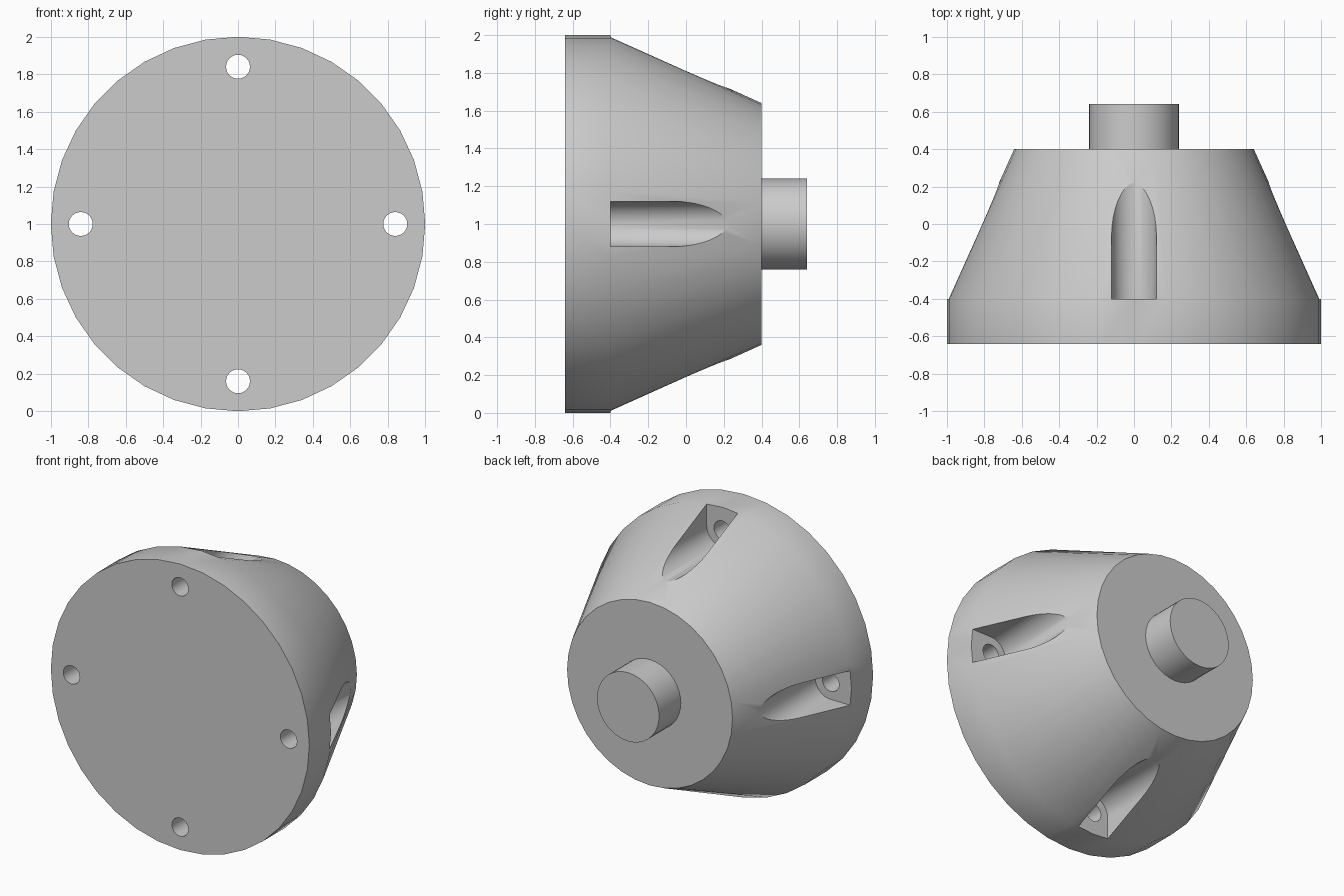
import bpy, bmesh
from math import sin, cos, pi, radians
from mathutils import Matrix, Vector

cube = bpy.data.objects.get("Cube")
if cube:
    bpy.data.objects.remove(cube, do_unlink=True)

CENTRE_Z = 1.0
BOLT_RADIUS = 0.84      # distance of the screw holes from the axis
SHOULDER_Y = -0.4       # floor of the screw pockets

grey = bpy.data.materials.new("Plain grey")
grey.use_nodes = True
grey.diffuse_color = (0.6, 0.6, 0.6, 1)
grey.node_tree.nodes["Principled BSDF"].inputs["Base Color"].default_value = (0.6, 0.6, 0.6, 1)


def finish(name, bm):
    bmesh.ops.recalc_face_normals(bm, faces=bm.faces)
    mesh = bpy.data.meshes.new(name)
    bm.to_mesh(mesh)
    bm.free()
    mesh.materials.append(grey)
    obj = bpy.data.objects.new(name, mesh)
    bpy.context.collection.objects.link(obj)
    return obj


def revolve(name, profile, sides):
    """Turn (radius, y) points around the horizontal y axis."""
    bm = bmesh.new()
    rings = []
    for r, y in profile:
        angles = [2 * pi * i / sides for i in range(sides)]
        rings.append([bm.verts.new((r * cos(a), y, CENTRE_Z + r * sin(a))) for a in angles])
    for a, b in zip(rings, rings[1:]):
        for i in range(sides):
            j = (i + 1) % sides
            bm.faces.new((a[i], a[j], b[j], b[i]))
    bm.faces.new(rings[0])
    bm.faces.new(rings[-1])
    return finish(name, bm)


def four_prisms(name, outline, y0, y1):
    """Extrude an (x, z) outline along y, repeated at the four quarter turns."""
    bm = bmesh.new()
    for k in range(4):
        turn = Matrix.Translation((0, 0, CENTRE_Z)) @ Matrix.Rotation(k * pi / 2, 4, 'Y')
        low, high = [[bm.verts.new(turn @ Vector((x, y, z))) for x, z in outline]
                     for y in (y0, y1)]
        bm.faces.new(low)
        bm.faces.new(high)
        for i in range(len(low)):
            j = (i + 1) % len(low)
            bm.faces.new((low[i], low[j], high[j], high[i]))
    return finish(name, bm)


def arc(radius, start, end, steps):
    angles = [start + (end - start) * i / steps for i in range(steps + 1)]
    return [(radius * cos(a), BOLT_RADIUS + radius * sin(a)) for a in angles]


# Flanged cone with its round stub shaft
body = revolve("tapered_body", [(1, -0.64), (1, SHOULDER_Y), (0.64, 0.4),
                                (0.24, 0.4), (0.24, 0.64)], 36)

# Round-backed pockets, open outwards, and the screw holes below them
pocket = [(-0.12, 1.2)] + arc(0.12, pi, 2 * pi, 16) + [(0.12, 1.2)]
pockets = four_prisms("pocket_cutter", pocket, SHOULDER_Y, 0.6)
holes = four_prisms("screw_hole_cutter", arc(0.064, 0, 2 * pi, 24)[:-1], -0.8, -0.3)

bpy.context.view_layer.objects.active = body
body.select_set(True)
for cutter in (pockets, holes):
    cutter.hide_render = True
    cut = body.modifiers.new(cutter.name, 'BOOLEAN')
    cut.operation = 'DIFFERENCE'
    cut.solver = 'EXACT'
    cut.object = cutter
    bpy.ops.object.modifier_apply(modifier=cut.name)
    bpy.data.objects.remove(cutter, do_unlink=True)

bpy.ops.object.shade_smooth_by_angle(angle=radians(30))
